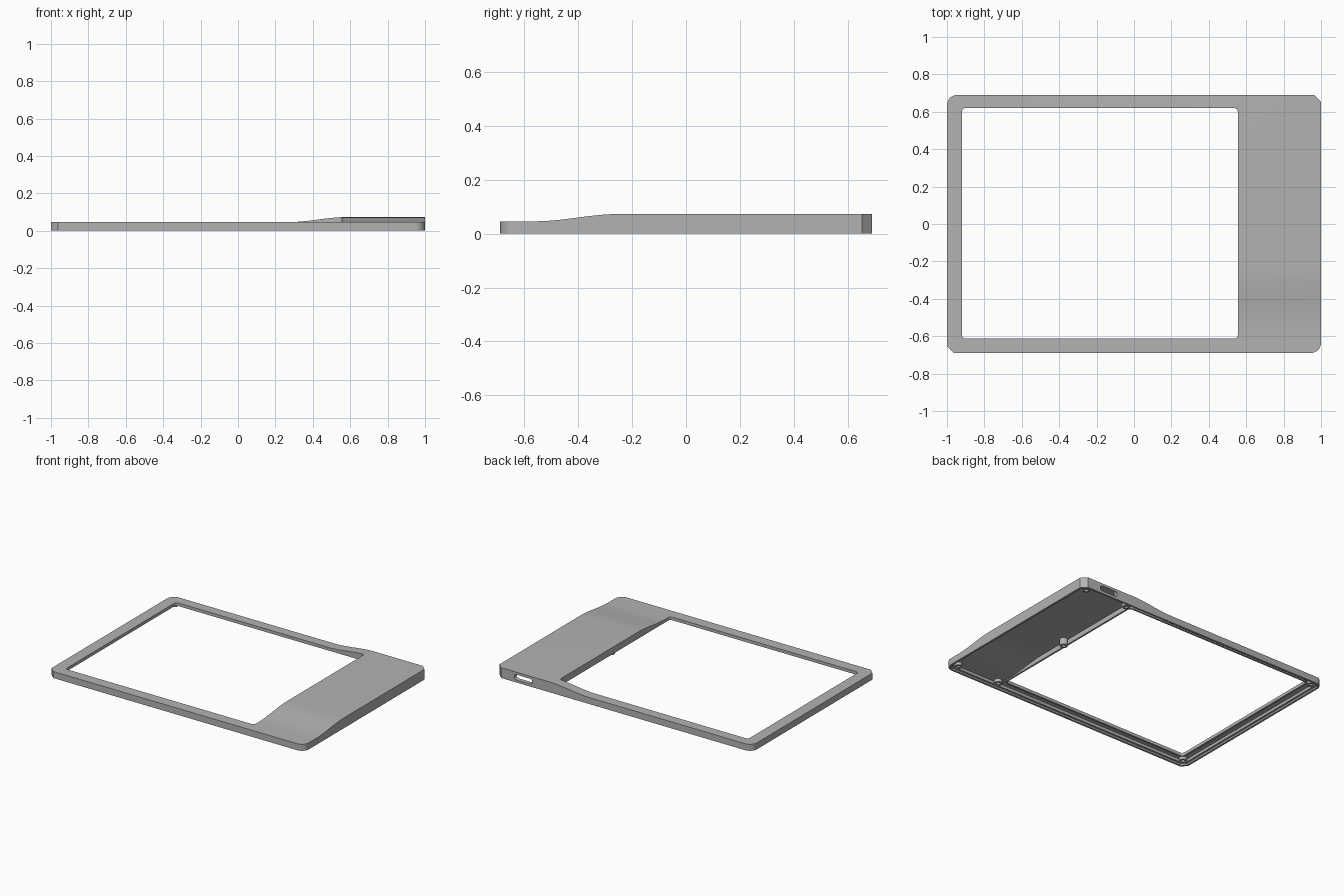
import bpy, bmesh
from math import pi, sin, cos
from mathutils import Matrix

cube = bpy.data.objects.get("Cube")
if cube:
    bpy.data.objects.remove(cube, do_unlink=True)

grey = bpy.data.materials.new("mid grey plastic")
grey.use_nodes = True
grey.diffuse_color = (0.45, 0.45, 0.45, 1)
grey.node_tree.nodes["Principled BSDF"].inputs["Base Color"].default_value = (0.45, 0.45, 0.45, 1)

LOW, HIGH = 0.046, 0.073
RAMP_X, RAMP_Y, RAMP_LEN, STEPS = 0.27, -0.56, 0.31, 10


def smooth(t):
    t = min(max(t, 0), 1)
    return t * t * (3 - 2 * t)


def top_height(x, y):
    """Low frame that swells into the raised panel at the back and side."""
    rise = smooth((x - RAMP_X) / RAMP_LEN) * smooth((y - RAMP_Y) / RAMP_LEN)
    return LOW + (HIGH - LOW) * rise


def outline(x0, x1, y0, y1, corners):
    """Rectangle with (radius, segments) corners; one segment is a chamfer."""
    points = []
    centres = [(x1, y1, -1, -1), (x0, y1, 1, -1), (x0, y0, 1, 1), (x1, y0, -1, 1)]
    for i, ((x, y, sx, sy), (r, n)) in enumerate(zip(centres, corners)):
        for k in range(n + 1):
            a = (i + k / n) * pi / 2
            points.append((x + sx * r + r * cos(a), y + sy * r + r * sin(a)))
    return points


def prism(name, points, z0, z1, drop=None):
    """Extruded outline; with drop, its top follows the sculpted height."""
    bm = bmesh.new()
    face = bm.faces.new([bm.verts.new((x, y, z0)) for x, y in points])
    ext = bmesh.ops.extrude_face_region(bm, geom=[face])
    for v in ext["geom"]:
        if isinstance(v, bmesh.types.BMVert):
            v.co.z = z1
    if drop is not None:
        for i in range(STEPS + 1):
            d = RAMP_LEN * i / STEPS
            for co, no in (((RAMP_X + d, 0, 0), (1, 0, 0)), ((0, RAMP_Y + d, 0), (0, 1, 0))):
                geom = bm.verts[:] + bm.edges[:] + bm.faces[:]
                bmesh.ops.bisect_plane(bm, geom=geom, dist=1e-5, plane_co=co, plane_no=no)
        for v in bm.verts:
            if v.co.z > z1 - 1e-4:
                v.co.z = top_height(v.co.x, v.co.y) - drop
    bmesh.ops.recalc_face_normals(bm, faces=bm.faces[:])
    mesh = bpy.data.meshes.new(name)
    bm.to_mesh(mesh)
    bm.free()
    mesh.materials.append(grey)
    obj = bpy.data.objects.new(name, mesh)
    bpy.context.collection.objects.link(obj)
    return obj


def activate(obj):
    bpy.ops.object.select_all(action='DESELECT')
    obj.select_set(True)
    bpy.context.view_layer.objects.active = obj


def cut(obj, cutter):
    mod = obj.modifiers.new("cut", 'BOOLEAN')
    mod.operation, mod.solver, mod.object = 'DIFFERENCE', 'EXACT', cutter
    activate(obj)
    bpy.ops.object.modifier_apply(modifier=mod.name)
    bpy.data.objects.remove(cutter, do_unlink=True)


def case_outline(inset):
    round_r, chamfer = max(0.055 - inset, 0.015), 0.037 - inset * 0.6
    return outline(-1 + inset, 1 - inset, -0.69 + inset, 0.69 - inset,
                   [(chamfer, 1), (round_r, 8)] * 2)


def window_outline(grow):
    return outline(-0.92 - grow, 0.555 + grow, -0.613 - grow, 0.62 + grow,
                   [(0.02 + grow, 6)] * 4)


# Outer shell
case = prism("case_frame", case_outline(0), 0, 0.1, drop=0)

# Hollow underside, keeping a lip around the window
cavity = prism("cavity_cutter", case_outline(0.028), -0.1, 0.1, drop=0.014)
cut(cavity, prism("lip_cutter", window_outline(0.012), 0.024, 0.2))
cut(case, cavity)
cut(case, prism("seat_cutter", case_outline(0.014), -0.05, 0.012))

# Window opening
cut(case, prism("window_cutter", window_outline(0), -0.2, 0.2))

# Port slot through the back wall
slot = prism("port_cutter", outline(0.72, 0.86, 0.018, 0.055, [(0.018, 6)] * 4), -0.1, 0.1)
slot.data.transform(Matrix.Translation((0, 0.7, 0)) @ Matrix.Rotation(pi / 2, 4, 'X'))
cut(case, slot)
activate(case)
bpy.ops.object.shade_smooth_by_angle(angle=pi / 7)

# Screw bosses under the shell
spots = [(x, y) for x in (-0.945, 0.6, 0.935) for y in (-0.638, 0.638)] + [(0.588, 0)]
for i, (x, y) in enumerate(spots):
    def disc(r):
        return outline(x - r, x + r, y - r, y + r, [(r * 0.999, 6)] * 4)
    boss = prism(f"screw_boss_{i + 1}", disc(0.026), 0.01, top_height(x, y) - 0.008)
    cut(boss, prism("hole_cutter", disc(0.012), -0.1, 0.03))
    activate(boss)
    bpy.ops.object.shade_smooth_by_angle(angle=pi / 6)
